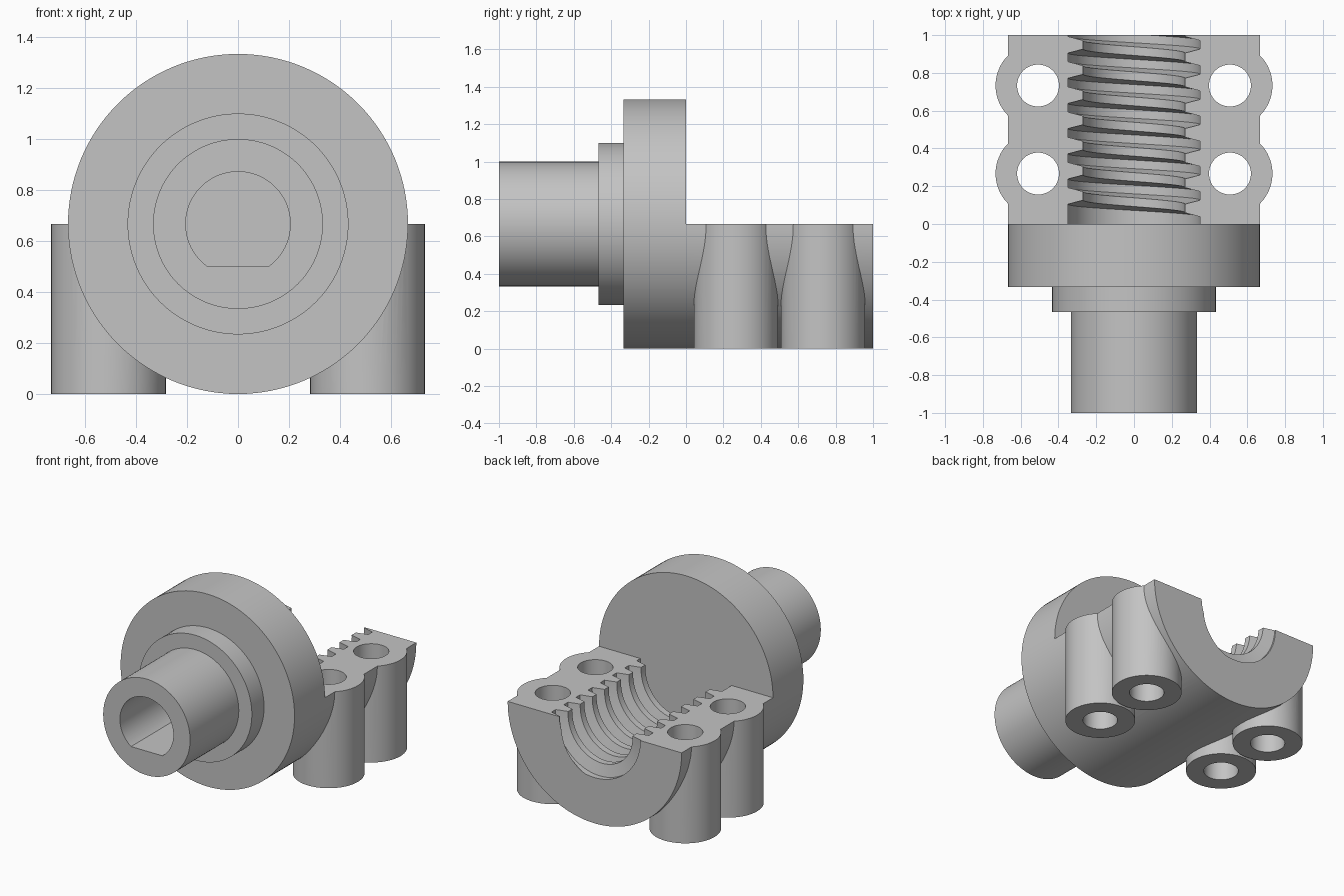
import bpy, bmesh
from math import sin, cos, pi, asin
from mathutils import Matrix, Vector

AXIS_Z = 2 / 3
FLANGE_R = 2 / 3
SEG = 128
PITCH = 0.1333
MAJOR, MINOR = 0.35, 0.27

cube = bpy.data.objects.get("Cube")
if cube:
    bpy.data.objects.remove(cube)

grey = bpy.data.materials.new("machined grey")
grey.use_nodes = True
COLOUR = (0.55, 0.55, 0.55, 1)
grey.diffuse_color = COLOUR
grey.node_tree.nodes["Principled BSDF"].inputs["Base Color"].default_value = COLOUR


def finish(bm, name):
    bmesh.ops.recalc_face_normals(bm, faces=bm.faces)
    mesh = bpy.data.meshes.new(name)
    bm.to_mesh(mesh)
    bm.free()
    mesh.materials.append(grey)
    obj = bpy.data.objects.new(name, mesh)
    bpy.context.collection.objects.link(obj)
    return obj


def prism(name, points, y0, y1):
    """Extrude an outline of (x, z) points along y."""
    bm = bmesh.new()
    face = bm.faces.new([bm.verts.new((x, y0, z)) for x, z in points])
    ext = bmesh.ops.extrude_face_region(bm, geom=[face])["geom"]
    verts = [v for v in ext if isinstance(v, bmesh.types.BMVert)]
    bmesh.ops.translate(bm, verts=verts, vec=(0, y1 - y0, 0))
    return finish(bm, name)


def circle(r, start=0.0, end=2 * pi, n=SEG):
    return [(r * cos(start + (end - start) * i / n),
             AXIS_Z + r * sin(start + (end - start) * i / n)) for i in range(n)]


def post(name, x, y, r, z0, z1):
    """Upright cylinder."""
    bm = bmesh.new()
    bmesh.ops.create_cone(bm, cap_ends=True, segments=64, radius1=r, radius2=r,
                          depth=z1 - z0,
                          matrix=Matrix.Translation((x, y, (z0 + z1) / 2)))
    return finish(bm, name)


def select(obj):
    bpy.ops.object.select_all(action="DESELECT")
    obj.select_set(True)
    bpy.context.view_layer.objects.active = obj


def boolean(obj, tool, operation):
    select(obj)
    mod = obj.modifiers.new("bool", "BOOLEAN")
    mod.operation = operation
    mod.solver = "EXACT"
    mod.object = tool
    bpy.ops.object.modifier_apply(modifier=mod.name)
    bpy.data.objects.remove(tool)


def smooth(obj):
    select(obj)
    bpy.ops.object.shade_smooth_by_angle(angle=pi / 6)


# Stepped hub: shaft, collar and flange turned around the y axis
profile = [(0, -1), (0.333, -1), (0.333, -0.467), (0.433, -0.467),
           (0.433, -0.333), (FLANGE_R, -0.333), (FLANGE_R, 0), (0, 0)]
bm = bmesh.new()
verts = [bm.verts.new((r, y, AXIS_Z)) for r, y in profile]
edges = [bm.edges.new(pair) for pair in zip(verts, verts[1:])]
bmesh.ops.spin(bm, geom=verts + edges, cent=(0, 0, AXIS_Z), axis=(0, 1, 0),
               angle=2 * pi, steps=SEG)
bmesh.ops.remove_doubles(bm, verts=bm.verts, dist=0.0001)
hub = finish(bm, "shaft_and_flange")

# Blind D-shaped bore with a flat at the bottom
flat = asin((AXIS_Z - 0.5) / 0.205)
bore = prism("bore_cutter", circle(0.205, -flat, pi + flat, 96)
             + [(-0.205 * cos(flat), 0.5)], -1.1, -0.333)
boolean(hub, bore, "DIFFERENCE")
smooth(hub)

# Half nut body with four screw bosses
body = prism("half_nut_body", circle(FLANGE_R), 0, 1)
centres = [(side * 0.508, y) for side in (-1, 1) for y in (0.267, 0.733)]
for x, y in centres:
    boolean(body, post("boss", x, y, 0.225, 0, 0.8), "UNION")
boolean(body, prism("top_cutter", [(-1, AXIS_Z), (1, AXIS_Z), (1, 2), (-1, 2)],
                    -0.2, 1.2), "DIFFERENCE")
boolean(body, prism("thread_bore", circle(MAJOR), -0.1, 1.1), "DIFFERENCE")
for x, y in centres:
    boolean(body, post("screw_hole", x, y, 0.111, -0.1, 1), "DIFFERENCE")
smooth(body)

# Internal trapezoidal thread: one half-turn ridge per pitch
section = [(MAJOR, 0), (MINOR, 0.021), (MINOR, 0.067), (MAJOR, 0.088)]
STEPS = SEG // 2
bm = bmesh.new()
for turn in range(8):
    rings = []
    for i in range(STEPS + 1):
        t = pi * i / STEPS
        y = 0.105 + PITCH * (turn - t / (2 * pi))
        rings.append([bm.verts.new((-r * cos(t), y + dy, AXIS_Z - r * sin(t)))
                      for r, dy in section])
    for a, b in zip(rings, rings[1:]):
        for j in range(4):
            k = (j + 1) % 4
            bm.faces.new((a[j], a[k], b[k], b[j]))
    bm.faces.new(rings[0])
    bm.faces.new(rings[-1])
# Trim the ridges flush with the open end
cut = bmesh.ops.bisect_plane(bm, geom=bm.verts[:] + bm.edges[:] + bm.faces[:],
                             plane_co=(0, 1, 0), plane_no=(0, 1, 0),
                             clear_outer=True)["geom_cut"]
bmesh.ops.holes_fill(bm, edges=[e for e in bm.edges if e.is_boundary], sides=0)
smooth(finish(bm, "thread_ridges"))
